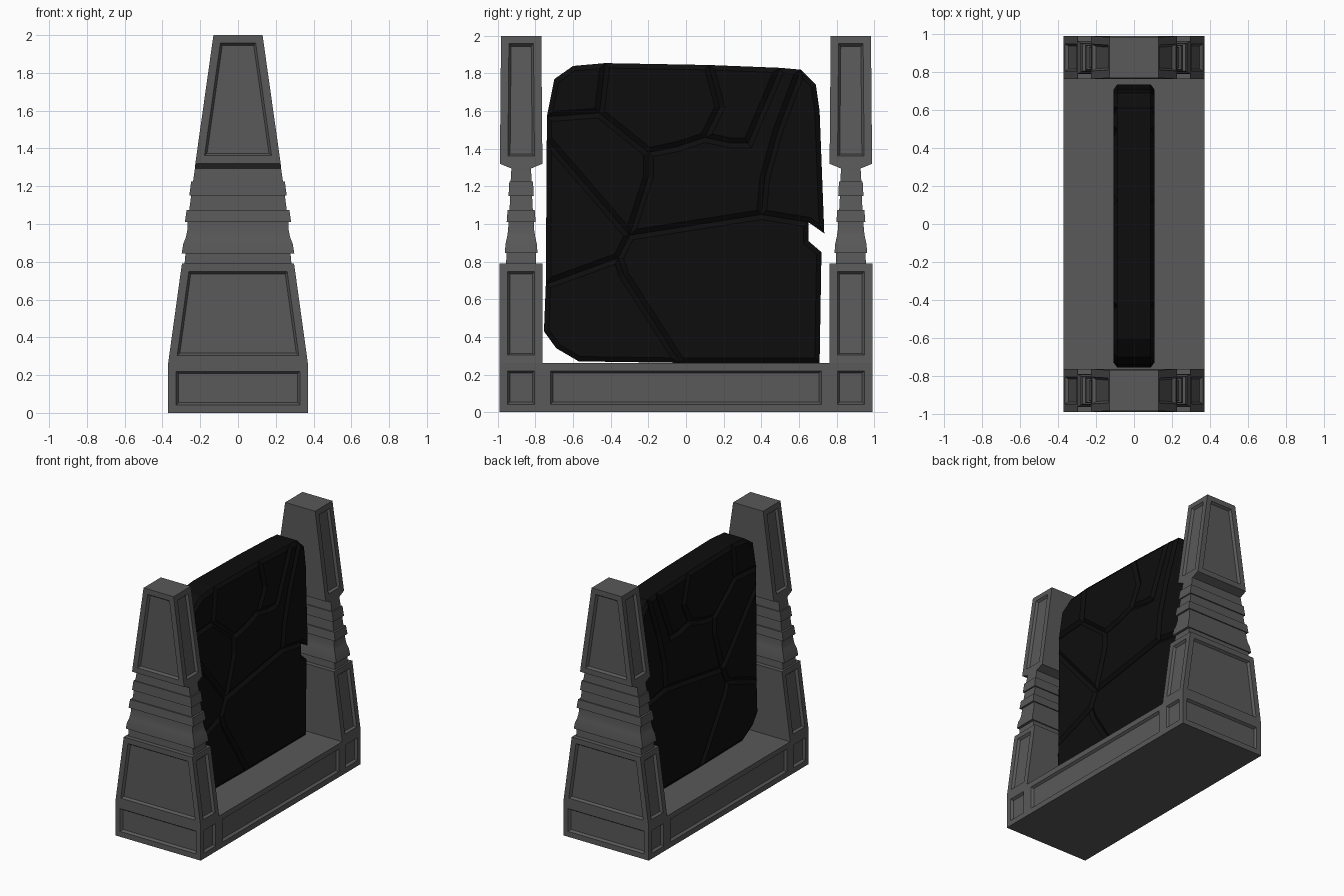
import bpy, bmesh, math

if "Cube" in bpy.data.objects:
    bpy.data.objects.remove(bpy.data.objects["Cube"])


def material(name, v):
    m = bpy.data.materials.new(name)
    m.diffuse_color = (v, v, v, 1)
    m.use_nodes = True
    m.node_tree.nodes["Principled BSDF"].inputs["Base Color"].default_value = m.diffuse_color
    return m


def finish(bm, name, mat):
    bmesh.ops.recalc_face_normals(bm, faces=bm.faces[:])
    me = bpy.data.meshes.new(name)
    bm.to_mesh(me)
    bm.free()
    ob = bpy.data.objects.new(name, me)
    bpy.context.collection.objects.link(ob)
    me.materials.append(mat)
    return ob


def recess(bm, faces):
    # flat border, then a sunken panel
    bmesh.ops.inset_individual(bm, faces=faces, thickness=0.042, use_even_offset=True)
    bmesh.ops.inset_individual(bm, faces=faces, thickness=0.012, depth=-0.018, use_even_offset=True)


def loft(rings, axis_point):
    # rectangular rings joined into a closed solid; returns the side walls per level
    bm = bmesh.new()
    loops = []
    for r in rings:
        loops.append([bm.verts.new(axis_point(r, sx, sy))
                      for sx, sy in ((-1, -1), (1, -1), (1, 1), (-1, 1))])
    levels = []
    for a, b in zip(loops, loops[1:]):
        levels.append([bm.faces.new((a[i], a[(i + 1) % 4], b[(i + 1) % 4], b[i])) for i in range(4)])
    ends = [bm.faces.new(loops[0]), bm.faces.new(loops[-1])]
    bmesh.ops.recalc_face_normals(bm, faces=bm.faces[:])
    return bm, levels, ends


stone = material("grey_stone", 0.1)
black = material("black_rock", 0.004)

# Base plinth with panels on all four sides
bm, levels, ends = loft([-0.99, -0.762, 0.762, 0.99],
                        lambda y, sx, sz: (sx * 0.37, y, 0.131 + sz * 0.131))
recess(bm, ends + [lv[i] for lv in levels for i in (1, 3)])
finish(bm, "base", stone)

# Tapered pillars with a banded, narrowed waist: (z, half width, half depth)
rings = [(.262, .37, .114), (.79, .297, .114), (.79, .283, .08), (.845, .278, .078),
         (.845, .298, .087), (.895, .290, .083), (.93, .276, .075), (.97, .268, .069),
         (1.01, .266, .068), (1.01, .281, .077), (1.075, .272, .072), (1.075, .258, .062),
         (1.15, .248, .058), (1.15, .258, .067), (1.225, .248, .063), (1.225, .238, .056),
         (1.295, .228, .052), (1.32, .226, .113), (2.0, .13, .107)]
bm, levels, ends = loft(rings, lambda r, sx, sy: (sx * r[1], -0.876 + sy * r[2], r[0]))
recess(bm, [lv[i] for lv in (levels[0], levels[-1]) for i in (0, 1, 3)])
pillars = finish(bm, "pillars", stone)
mod = pillars.modifiers.new("mirror", 'MIRROR')
mod.use_axis = (False, True, False)
bpy.context.view_layer.objects.active = pillars
pillars.select_set(True)
bpy.ops.object.shade_smooth_by_angle(angle=math.radians(28))

# Cracked rock slab: shared corner points (y, z) and the stones between the cracks
P = dict(a=(-.74, 1.45), b=(-.74, 1.57), c=(-.70, 1.77), d=(-.60, 1.84), e=(-.43, 1.855),
         f=(-.46, 1.59), g=(.12, 1.845), h=(.18, 1.62), i=(.10, 1.46), j=(-.05, 1.41),
         k=(-.20, 1.38), K=(-.20, 1.25), l=(.50, 1.83), m=(.61, 1.82), n=(.33, 1.43),
         o=(.24, 1.43), p=(.69, 1.74), q=(.71, 1.6), r=(.735, .95), s=(.65, 1.01),
         t=(.40, 1.05), u=(.42, 1.25), N=(.49, 1.5), v=(-.30, .94), w=(-.36, .82),
         x=(-.745, .68), y=(-.755, .43), z=(-.69, .34), A=(-.57, .27), B=(-.03, .262),
         C=(-.33, .73), D=(.65, .91), E=(.72, .85), F=(.71, .262))
stones = ["bcdef", "eghijkf", "glnoih", "mpqrstuN", "kjionlmNutvK",
          "bfkKva", "avwx", "xwCBAzy", "vtsDEFBCw"]
bm = bmesh.new()
sides = [{key: bm.verts.new((sx * 0.088, *c)) for key, c in P.items()} for sx in (1, -1)]
faces = []
edges = {}
for st in stones:
    for side in sides:
        faces.append(bm.faces.new([side[ch] for ch in st]))
    for c0, c1 in zip(st, st[1:] + st[0]):
        pair = frozenset((c0, c1))
        edges[pair] = edges.get(pair, 0) + 1
# outer rim between front and back
for pair, count in edges.items():
    if count == 1:
        c0, c1 = sorted(pair)
        bm.faces.new((sides[0][c0], sides[0][c1], sides[1][c1], sides[1][c0]))
bmesh.ops.recalc_face_normals(bm, faces=bm.faces[:])
# each stone swells out from its cracks
bmesh.ops.inset_individual(bm, faces=faces, thickness=0.026, depth=0.02, use_even_offset=True)
bmesh.ops.triangulate(bm, faces=faces)
finish(bm, "cracked_slab", black)
